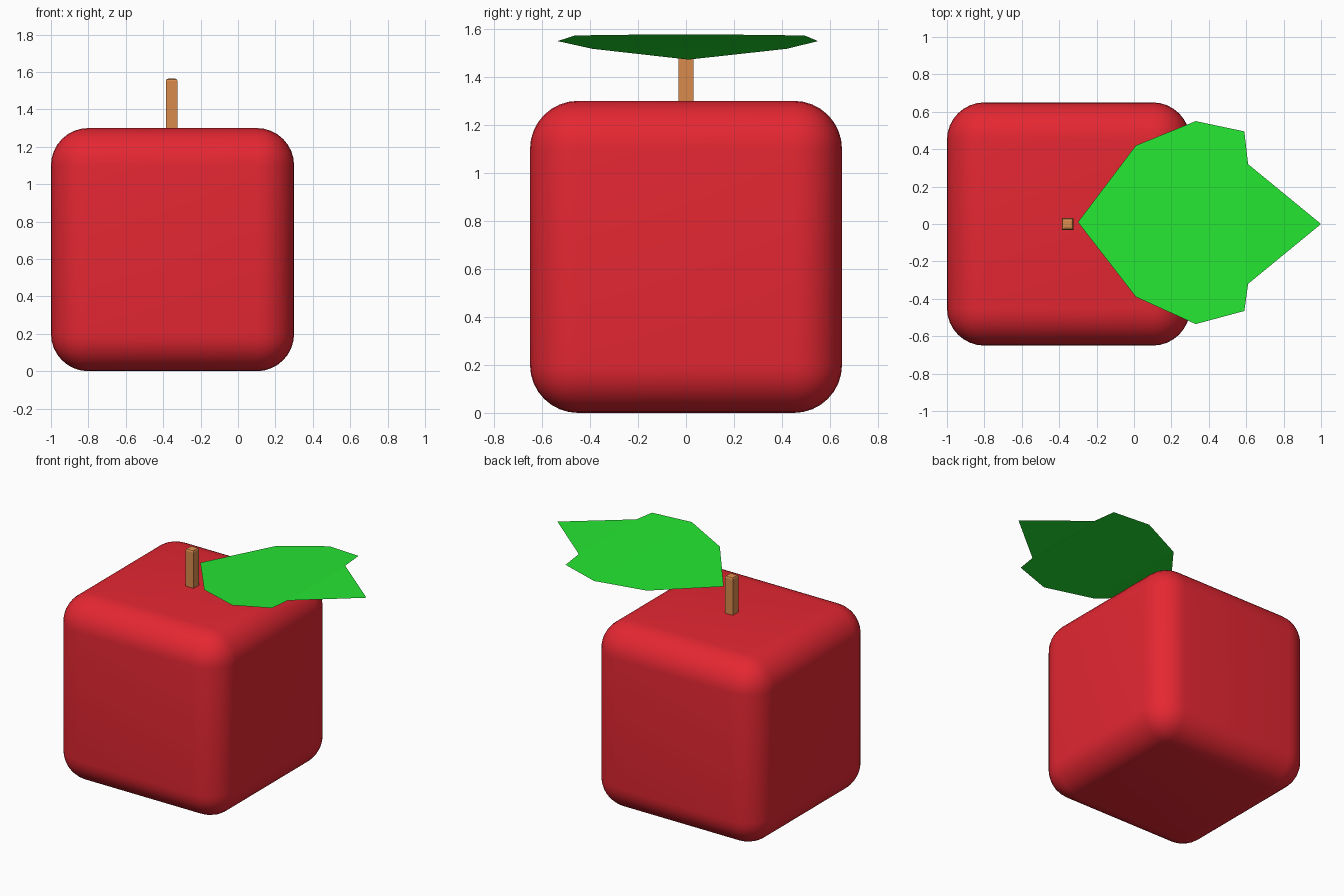
import bpy, bmesh

if "Cube" in bpy.data.objects:
    bpy.data.objects.remove(bpy.data.objects["Cube"])


def material(name, rgb):
    m = bpy.data.materials.new(name)
    m.diffuse_color = (*rgb, 1)
    m.use_nodes = True
    m.node_tree.nodes["Principled BSDF"].inputs["Base Color"].default_value = m.diffuse_color
    return m


def box(name, center, size, mat):
    bpy.ops.mesh.primitive_cube_add(size=1, location=center)
    ob = bpy.context.object
    ob.name = name
    ob.scale = size
    bpy.ops.object.transform_apply(location=False, rotation=False, scale=True)
    ob.data.materials.append(mat)
    return ob


red = material("apple red", (0.78, 0.02, 0.032))
brown = material("stem brown", (0.70, 0.26, 0.075))
green = material("leaf green", (0.018, 0.79, 0.032))

# Rounded cube fruit
fruit = box("fruit", (-0.35, 0, 0.65), (1.3, 1.3, 1.3), red)
bevel = fruit.modifiers.new("rounding", 'BEVEL')
bevel.width = 0.2
bevel.segments = 8
bevel.limit_method = 'NONE'
bpy.ops.object.shade_smooth()

# Square stem with a softened top
stem = box("stem", (-0.355, 0, 1.4225), (0.062, 0.062, 0.285), brown)
bm = bmesh.new()
bm.from_mesh(stem.data)
top = [e for e in bm.edges if all(v.co.z > 0 for v in e.verts)]
bmesh.ops.bevel(bm, geom=top, offset=0.014, segments=2, profile=0.5, affect='EDGES')
bm.to_mesh(stem.data)
bm.free()

# Thin angular leaf: rows of x, back y, front y, z between two pointed ends
rows = [(0.01, 0.42, -0.39, 1.517), (0.33, 0.55, -0.535, 1.549),
        (0.59, 0.495, -0.465, 1.572), (0.61, 0.32, -0.32, 1.575)]
bm = bmesh.new()
base = bm.verts.new((-0.30, 0.01, 1.472))
tip = bm.verts.new((1.0, 0, 1.577))
pairs = [(bm.verts.new((x, f, z)), bm.verts.new((x, b, z))) for x, b, f, z in rows]
bm.faces.new((base, *pairs[0]))
for (f0, b0), (f1, b1) in zip(pairs, pairs[1:]):
    bm.faces.new((f0, f1, b1, b0))
bm.faces.new((pairs[-1][0], tip, pairs[-1][1]))
mesh = bpy.data.meshes.new("leaf")
bm.to_mesh(mesh)
bm.free()
mesh.materials.append(green)
leaf = bpy.data.objects.new("leaf", mesh)
bpy.context.collection.objects.link(leaf)
